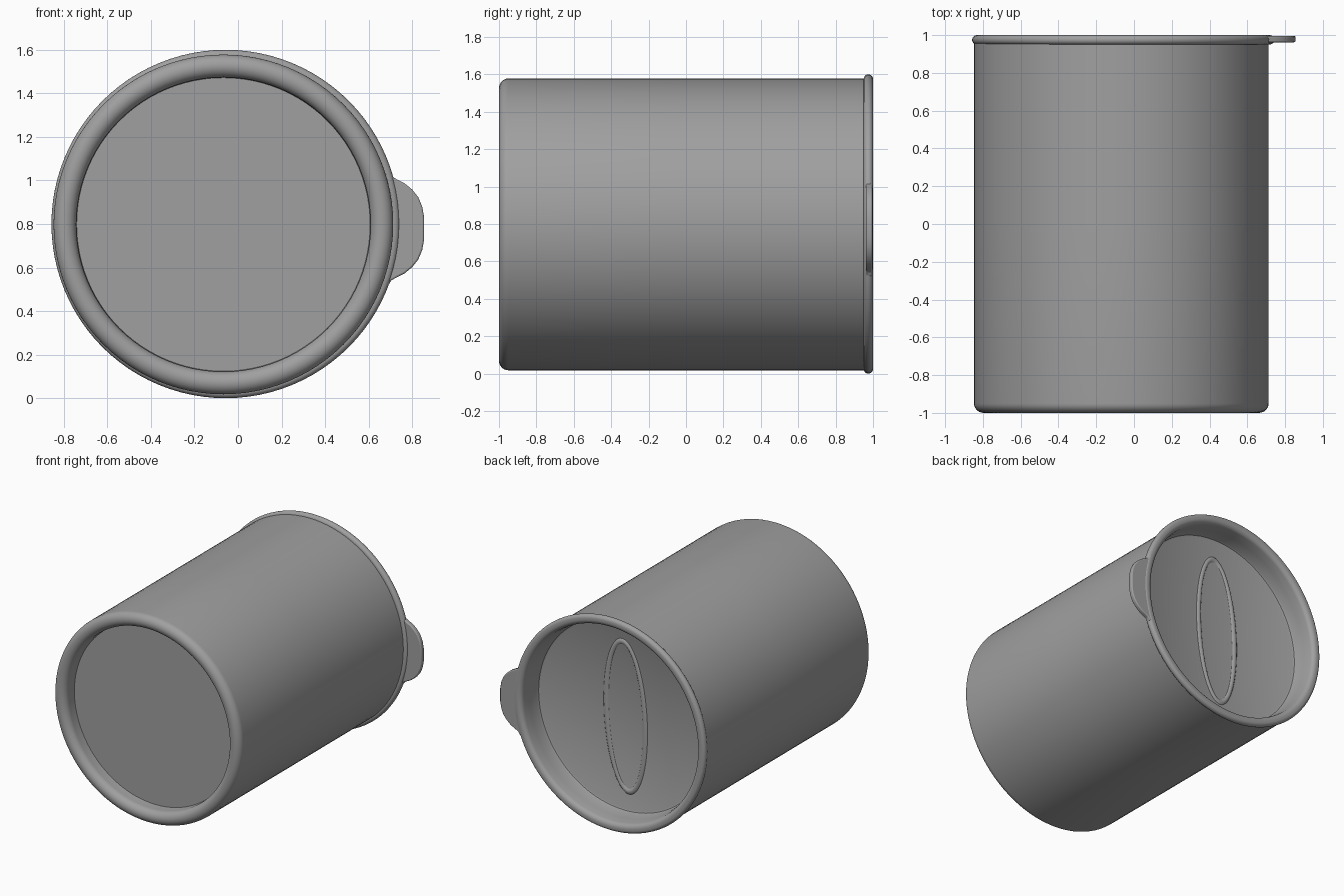
import bpy, bmesh, math
from mathutils import Matrix, Vector

cube = bpy.data.objects.get("Cube")
if cube:
    bpy.data.objects.remove(cube, do_unlink=True)

CZ = 0.80          # height of the lengthwise axis
PANEL_Y = 0.815    # sunken floor of the lid
BASE_Y = -0.89     # sunken floor of the base

grey = bpy.data.materials.new("plain grey")
grey.use_nodes = True
COLOUR = (0.35, 0.35, 0.35, 1)
grey.diffuse_color = COLOUR
grey.node_tree.nodes["Principled BSDF"].inputs["Base Color"].default_value = COLOUR


def finish(bm, name, angle=40):
    bmesh.ops.recalc_face_normals(bm, faces=bm.faces)
    mesh = bpy.data.meshes.new(name)
    bm.to_mesh(mesh)
    bm.free()
    mesh.materials.append(grey)
    ob = bpy.data.objects.new(name, mesh)
    bpy.context.collection.objects.link(ob)
    bpy.ops.object.select_all(action='DESELECT')
    ob.select_set(True)
    bpy.context.view_layer.objects.active = ob
    bpy.ops.object.shade_smooth_by_angle(angle=math.radians(angle))
    return ob


def lathe(name, profile, cx, cz, steps=96):
    """Spin (radius, y) points about the lengthwise axis."""
    bm = bmesh.new()
    verts = [bm.verts.new((cx + r, y, cz)) for r, y in profile]
    edges = [bm.edges.new(pair) for pair in zip(verts, verts[1:])]
    bmesh.ops.spin(bm, geom=verts + edges, cent=(cx, 0, cz), axis=(0, 1, 0),
                   angle=2 * math.pi, steps=steps)
    bmesh.ops.remove_doubles(bm, verts=bm.verts, dist=1e-4)
    return finish(bm, name)


def arc(cr, cy, rad_r, rad_y, a0, a1, n):
    """Elliptical arc of (radius, y) points."""
    return [(cr + rad_r * math.cos(math.radians(a0 + (a1 - a0) * i / n)),
             cy + rad_y * math.sin(math.radians(a0 + (a1 - a0) * i / n)))
            for i in range(n + 1)]


# Tub: recessed base, rounded foot ring and straight wall
tub = [(0, BASE_Y), (0.674, BASE_Y), (0.676, BASE_Y - 0.01)]
tub += arc(0.728, -0.95, 0.052, 0.05, 180, 360, 14)
tub += [(0.780, 0.0), (0.780, 0.96)]
lathe("tub", tub, -0.067, 0.798)

# Lid: rolled outer rim, rounded inner lip and deep sunken panel
lid = [(0.77, 0.95)]
lid += arc(0.775, 0.975, 0.025, 0.025, -80, 90, 10)
lid += arc(0.765, 0.965, 0.036, 0.035, 90, 170, 8)
lid += [(0.722, 0.91), (0.717, PANEL_Y + 0.02),
        (0.711, PANEL_Y + 0.005), (0.700, PANEL_Y), (0, PANEL_Y)]
lathe("lid", lid, -0.057, CZ)

# Pull tab: flat plate with a flared root and rounded outer corners
half = [(0.69, 0.262), (0.705, 0.238), (0.73, 0.225), (0.765, 0.207),
        (0.80, 0.178), (0.828, 0.143), (0.846, 0.10), (0.855, 0.05)]
root = [(-0.057 + 0.765 * math.cos(a), 0.765 * math.sin(a))
        for a in (-0.33, -0.16, 0, 0.16, 0.33)]
outline = half + [(x, -z) for x, z in reversed(half)] + root
bm = bmesh.new()
face = bm.faces.new([bm.verts.new((x, 0.962, 0.78 + z)) for x, z in outline])
out = bmesh.ops.extrude_face_region(bm, geom=[face])
bmesh.ops.translate(bm, vec=(0, 0.034, 0),
                    verts=[g for g in out["geom"] if isinstance(g, bmesh.types.BMVert)])
tab = finish(bm, "pull_tab", 30)
bevel = tab.modifiers.new("soft edge", 'BEVEL')
bevel.width, bevel.segments, bevel.limit_method = 0.008, 3, 'ANGLE'
bevel.angle_limit = math.radians(60)

# Oval raised border on the lid panel
bm = bmesh.new()
N, SECTION = 64, [(-0.022, 0.0), (-0.010, 0.010), (0.010, 0.010), (0.022, 0.0)]
tilt = Matrix.Rotation(math.radians(3), 4, 'Y')
rings = []
for i in range(N):
    a = 2 * math.pi * i / N
    rings.append([bm.verts.new(tilt @ Vector(((0.16 + o) * math.cos(a), h,
                                              (0.56 + o) * math.sin(a))) +
                               Vector((-0.067, PANEL_Y - 0.001, 0.795)))
                  for o, h in SECTION])
for i in range(N):
    a, b = rings[i], rings[(i + 1) % N]
    for j in range(len(SECTION) - 1):
        bm.faces.new((a[j], a[j + 1], b[j + 1], b[j]))
finish(bm, "oval_border", 60)
